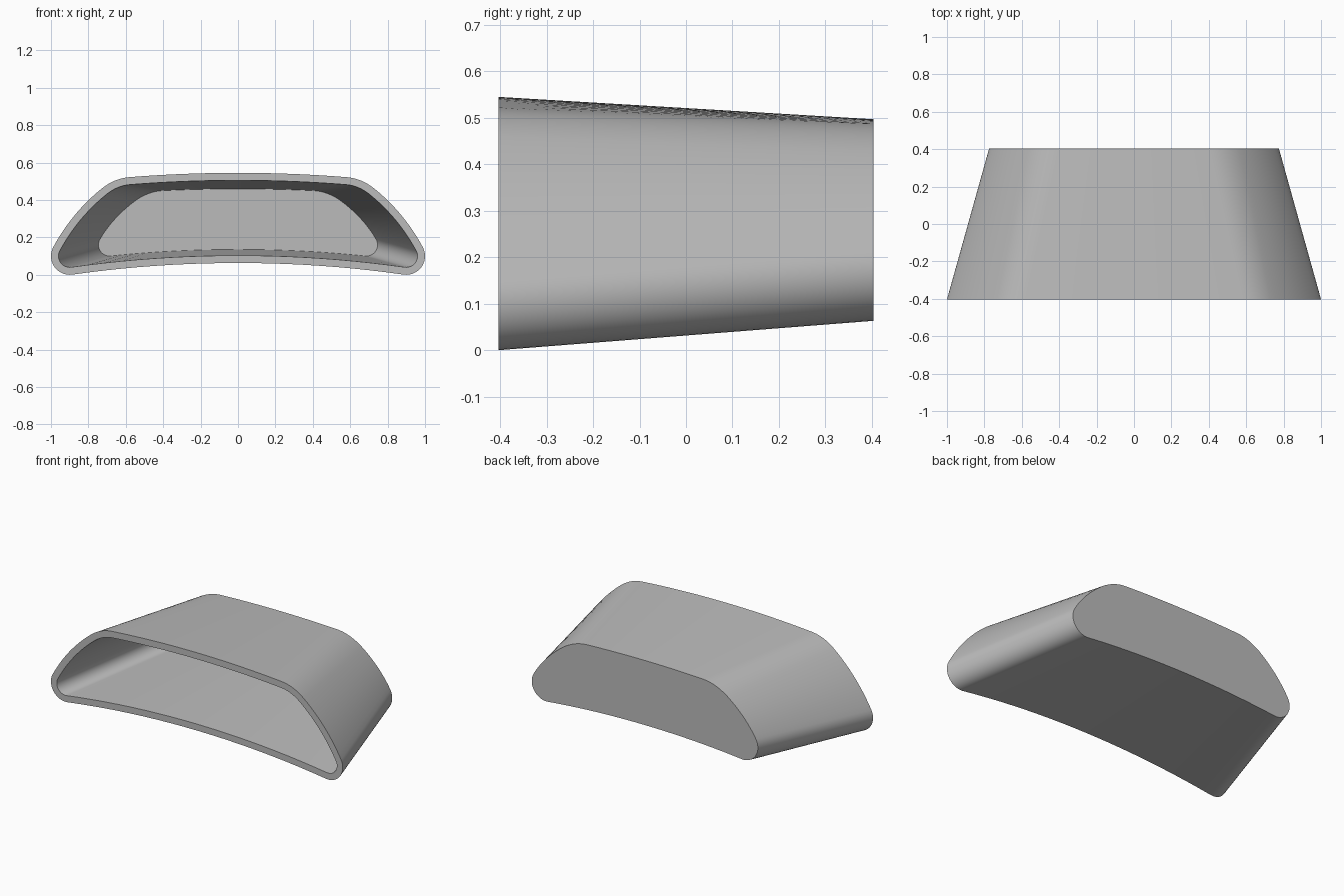
import bpy
import bmesh
import math
from mathutils import Vector

cube = bpy.data.objects.get("Cube")
if cube:
    bpy.data.objects.remove(cube, do_unlink=True)

HALF_DEPTH = 0.403
WALL = 0.04


def quad_curve(a, b, c, steps):
    """Points on a quadratic curve from a to c, leaving out c."""
    a, b, c = Vector(a), Vector(b), Vector(c)
    ts = [i / steps for i in range(steps)]
    return [a * (1 - t) ** 2 + b * 2 * t * (1 - t) + c * t * t for t in ts]


def section(bottom, corner, radius, start, end, side, shoulder, crown, brow, top):
    """Closed cross-section: arched floor, round corner, curved side, arched roof."""
    def rim(angle):
        a = math.radians(angle)
        return Vector((corner[0] + radius * math.cos(a), corner[1] + radius * math.sin(a)))

    half = quad_curve((0, bottom), (corner[0] / 2, bottom), rim(start), 10)
    half += [rim(start + (end - start) * i / 14) for i in range(14)]
    half += quad_curve(rim(end), side, shoulder, 12)
    half += quad_curve(shoulder, crown, brow, 10)
    half += quad_curve(brow, (brow[0] / 2, top), (0, top), 10)
    half.append(Vector((0, top)))
    return half + [Vector((-p.x, p.y)) for p in reversed(half[1:-1])]


def inset(points, amount):
    """Shift a counter-clockwise outline inwards along its normals."""
    result = []
    for i, p in enumerate(points):
        d = (points[(i + 1) % len(points)] - points[i - 1]).normalized()
        result.append(p + Vector((-d.y, d.x)) * amount)
    return result


# Outer sections at the open front and the closed back
front = section(0.063, (0.9, 0.1), 0.1, -97.6, 28,
                (0.89, 0.33), (0.73, 0.46), (0.66, 0.516), (0.58, 0.522), 0.545)
back = section(0.097, (0.675, 0.163), 0.1, -96.5, 30,
               (0.69, 0.335), (0.56, 0.43), (0.48, 0.484), (0.40, 0.488), 0.497)

# Cavity sections, stopping one wall short of the back
t = 1 - WALL / (2 * HALF_DEPTH)
inner_front = inset(front, WALL)
inner_back = inset([f.lerp(b, t) for f, b in zip(front, back)], WALL)

bm = bmesh.new()


def ring(points, y):
    return [bm.verts.new((p.x, y, p.y)) for p in points]


rings = [ring(back, HALF_DEPTH), ring(front, -HALF_DEPTH),
         ring(inner_front, -HALF_DEPTH), ring(inner_back, HALF_DEPTH - WALL)]

# Outer skin, front rim and cavity wall, then the back wall on both sides
for a, b in zip(rings, rings[1:]):
    for i in range(len(a)):
        j = (i + 1) % len(a)
        bm.faces.new((a[i], a[j], b[j], b[i]))
bm.faces.new(rings[0])
bm.faces.new(rings[-1])
bmesh.ops.recalc_face_normals(bm, faces=bm.faces[:])

mesh = bpy.data.meshes.new("tapered_shell")
bm.to_mesh(mesh)
bm.free()
shell = bpy.data.objects.new("tapered_shell", mesh)
bpy.context.collection.objects.link(shell)

# Plain grey finish
grey = bpy.data.materials.new("light_grey")
grey.use_nodes = True
colour = (0.5, 0.5, 0.5, 1)
grey.diffuse_color = colour
grey.node_tree.nodes["Principled BSDF"].inputs["Base Color"].default_value = colour
mesh.materials.append(grey)

bpy.ops.object.select_all(action="DESELECT")
shell.select_set(True)
bpy.context.view_layer.objects.active = shell
bpy.ops.object.shade_smooth_by_angle(angle=math.radians(35))
